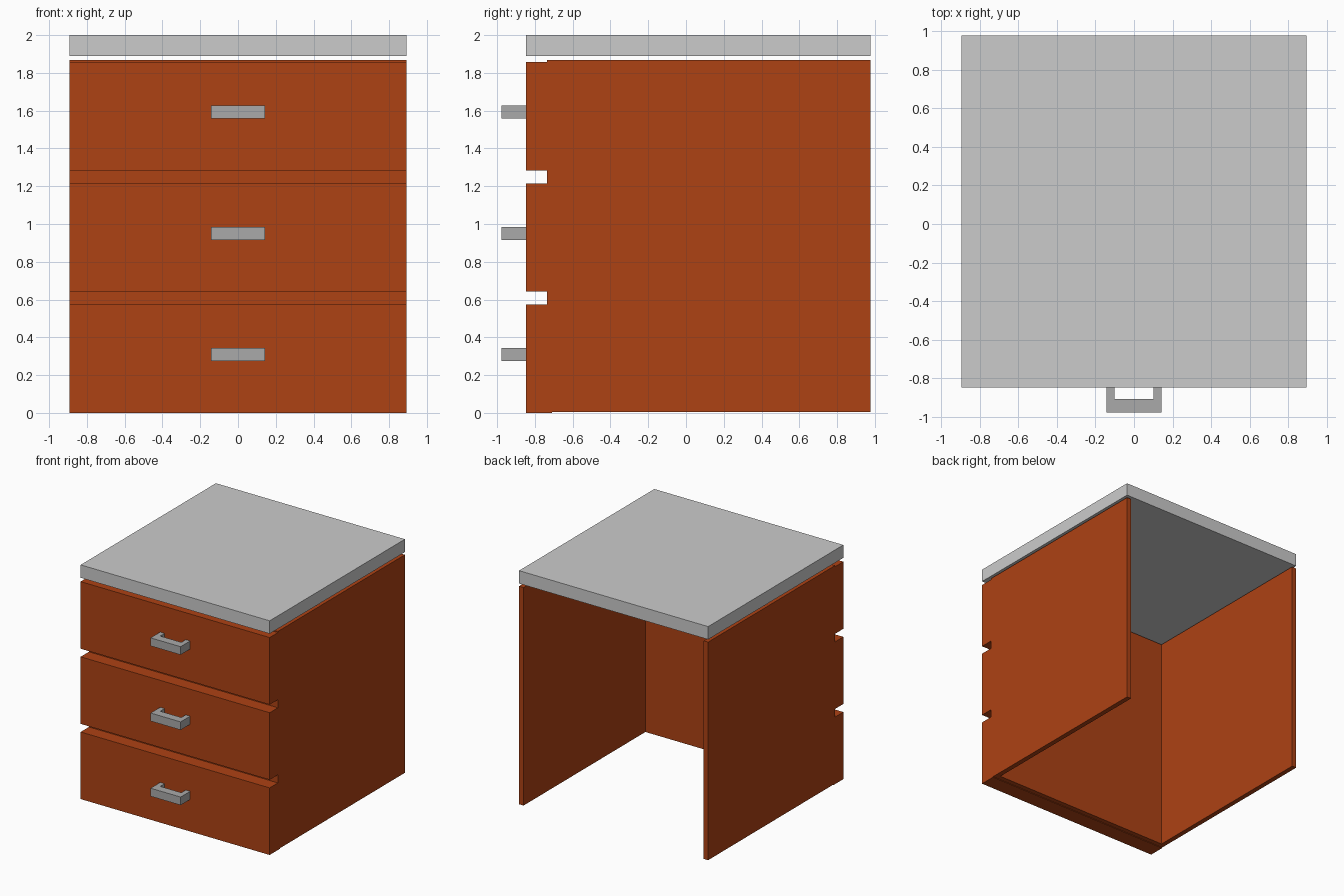
import bpy
import bmesh

if "Cube" in bpy.data.objects:
    bpy.data.objects.remove(bpy.data.objects["Cube"])


def material(name, color):
    mat = bpy.data.materials.new(name)
    mat.diffuse_color = (*color, 1)
    mat.use_nodes = True
    mat.node_tree.nodes["Principled BSDF"].inputs["Base Color"].default_value = mat.diffuse_color
    return mat


def prism(name, outline, z0, z1, mat=None):
    """Extrude an x-y outline straight up from z0 to z1."""
    bm = bmesh.new()
    face = bm.faces.new([bm.verts.new((x, y, z0)) for x, y in outline])
    top = bmesh.ops.extrude_face_region(bm, geom=[face])["geom"]
    verts = [v for v in top if isinstance(v, bmesh.types.BMVert)]
    bmesh.ops.translate(bm, vec=(0, 0, z1 - z0), verts=verts)
    bmesh.ops.recalc_face_normals(bm, faces=bm.faces)
    mesh = bpy.data.meshes.new(name)
    bm.to_mesh(mesh)
    bm.free()
    obj = bpy.data.objects.new(name, mesh)
    bpy.context.collection.objects.link(obj)
    if mat:
        mesh.materials.append(mat)
    return obj


def rect(w, y0, y1):
    return [(-w, y0), (w, y0), (w, y1), (-w, y1)]


def u_shape(w, wi, y_closed, y_inner, y_open):
    """U outline: closed at y_closed, open at y_open."""
    return [(-w, y_closed), (w, y_closed), (w, y_open), (wi, y_open),
            (wi, y_inner), (-wi, y_inner), (-wi, y_open), (-w, y_open)]


wood = material("wood", (0.42, 0.054, 0.007))
metal = material("handle_metal", (0.4, 0.4, 0.4))

HALF = 0.893
FRONT, BACK = -0.848, 0.977

# Cabinet shell: two sides and a front, open at back, top and bottom
prism("cabinet_shell", u_shape(HALF, HALF - 0.042, -0.737, -0.668, BACK),
      0.005, 1.867, wood)

# Worktop, floating slightly above the shell
prism("worktop", rect(HALF, FRONT, BACK), 1.89, 2.0)

# Drawer fronts, each with a U-shaped pull handle
for i in range(3):
    z = 0.642 * i
    prism(f"drawer_front_{i + 1}", rect(HALF, FRONT, -0.71), z, z + 0.573, wood)
    prism(f"drawer_handle_{i + 1}", u_shape(0.142, 0.1, -0.977, -0.907, FRONT),
          z + 0.274, z + 0.343, metal)
